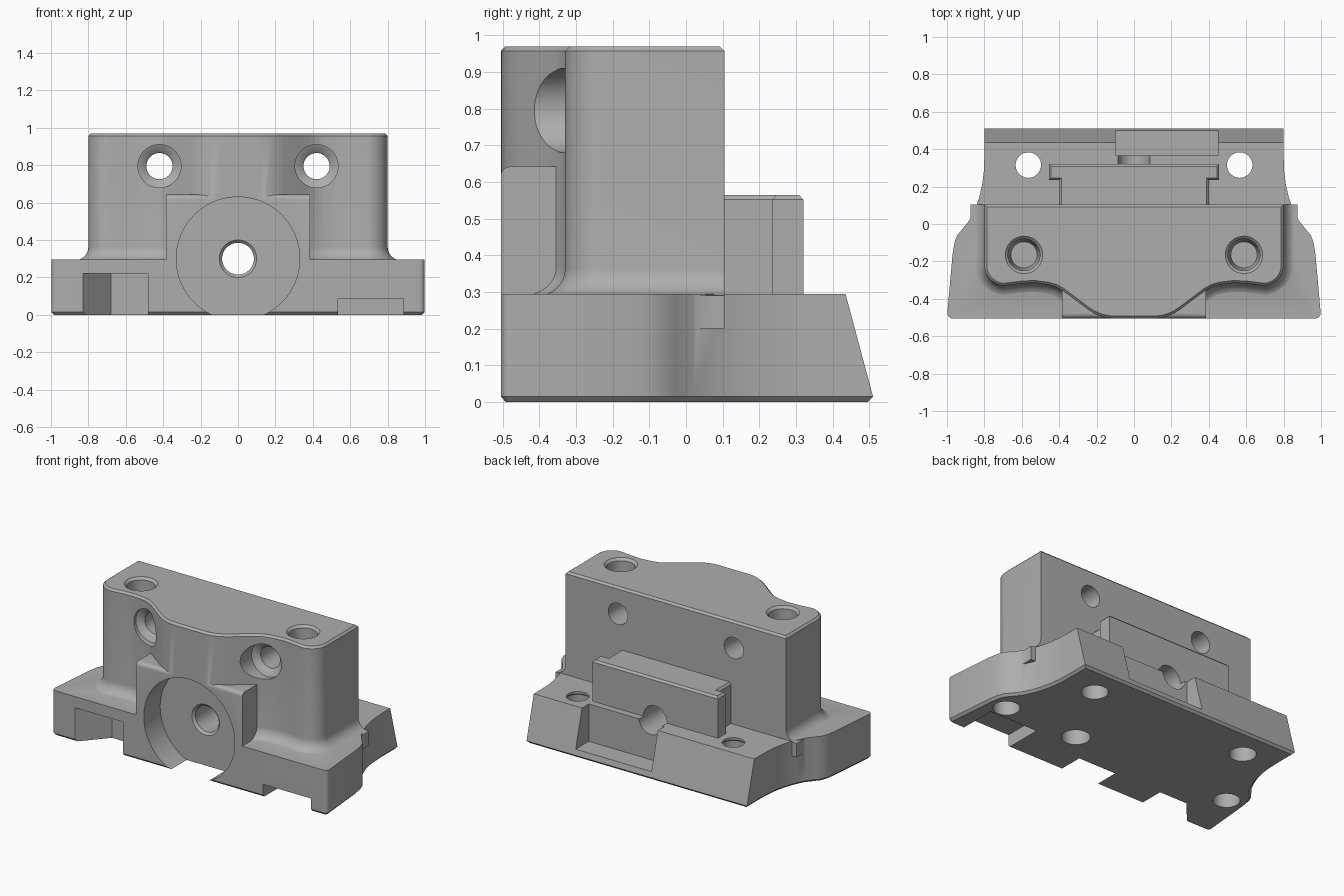
import bpy, bmesh, math
from mathutils import Matrix

cube = bpy.data.objects.get("Cube")
if cube:
    bpy.data.objects.remove(cube, do_unlink=True)

grey = bpy.data.materials.new("machined_grey")
grey.use_nodes = True
grey.diffuse_color = (0.42, 0.42, 0.42, 1)
grey.node_tree.nodes["Principled BSDF"].inputs["Base Color"].default_value = (0.42, 0.42, 0.42, 1)


def loft(name, rings):
    """Closed solid through rings of equal point count."""
    bm = bmesh.new()
    loops = [[bm.verts.new(p) for p in ring] for ring in rings]
    for low, high in zip(loops, loops[1:]):
        for i in range(len(low)):
            j = (i + 1) % len(low)
            bm.faces.new((low[i], low[j], high[j], high[i]))
    bm.faces.new(loops[0])
    bm.faces.new(loops[-1])
    bmesh.ops.recalc_face_normals(bm, faces=bm.faces)
    mesh = bpy.data.meshes.new(name)
    bm.to_mesh(mesh)
    bm.free()
    mesh.materials.append(grey)
    ob = bpy.data.objects.new(name, mesh)
    bpy.context.collection.objects.link(ob)
    return ob


def prism(name, plan, z0, z1):
    return loft(name, [[(x, y, z) for x, y in plan] for z in (z0, z1)])


def box(name, x0, x1, y0, y1, z0, z1):
    return prism(name, [(x0, y0), (x1, y0), (x1, y1), (x0, y1)], z0, z1)


def lathe(name, profile, centre, axis, n=48):
    """Stepped round solid; profile is (radius, distance along axis)."""
    rings = []
    for r, h in profile:
        ring = []
        for i in range(n):
            a = 2 * math.pi * i / n
            u, v = centre[0] + r * math.cos(a), centre[1] + r * math.sin(a)
            ring.append((u, h, v) if axis == "Y" else (u, v, h))
        rings.append(ring)
    return loft(name, rings)


def combine(target, other, operation):
    other.hide_render = True
    mod = target.modifiers.new("combine", "BOOLEAN")
    mod.object, mod.operation, mod.solver = other, operation, "EXACT"
    bpy.context.view_layer.objects.active = target
    bpy.ops.object.modifier_apply(modifier=mod.name)
    bpy.data.objects.remove(other, do_unlink=True)


def mirrored(half):
    """Counter-clockwise outline from a right half running back to front."""
    return [(-x, y) for x, y in half] + [(x, y) for x, y in reversed(half)]


def offset(plan, d):
    out = []
    for i, (x, y) in enumerate(plan):
        (ax, ay), (bx, by) = plan[i - 1], plan[(i + 1) % len(plan)]
        l1, l2 = math.hypot(x - ax, y - ay), math.hypot(bx - x, by - y)
        n1 = ((y - ay) / l1, -(x - ax) / l1)
        n2 = ((by - y) / l2, -(bx - x) / l2)
        k = d / (1 + n1[0] * n2[0] + n1[1] * n2[1])
        out.append((x + (n1[0] + n2[0]) * k, y + (n1[1] + n2[1]) * k))
    return out


def arc(cx, cy, r, a0, a1, n=10):
    return [(cx + r * math.cos(math.radians(a0 + (a1 - a0) * i / n)),
             cy + r * math.sin(math.radians(a0 + (a1 - a0) * i / n))) for i in range(n + 1)]


# Waisted base with a chamfered underside
waist = [(0.8, 0.51), (0.8, 0.36), (0.803, 0.28), (0.812, 0.21), (0.828, 0.14), (0.85, 0.08),
         (0.88, 0.02), (0.92, -0.03), (0.945, -0.06), (0.96, -0.1), (0.97, -0.16)]
base_plan = mirrored(waist + arc(0.97, -0.477, 0.028, 0, -90, 5))
body = loft("mounting_block", [[(x, y, z) for x, y in offset(base_plan, d)]
                               for z, d in ((0, -0.014), (0.015, 0), (0.295, 0))])

# Sloped rear face
slope = [(0.514, 0.0), (0.435, 0.295), (0.415, 0.37), (0.7, 0.37), (0.7, 0.0)]
combine(body, loft("rear_slope", [[(x, y, z) for y, z in slope] for x in (-1.2, 1.2)]), "DIFFERENCE")

# Upright block: rounded shoulders, central bulge, flared foot, chamfered top
front = [(0.6, -0.318), (0.53, -0.315), (0.46, -0.324), (0.42, -0.335), (0.385, -0.354), (0.33, -0.395),
         (0.25, -0.455), (0.215, -0.478), (0.18, -0.493), (0.14, -0.503), (0.1, -0.505)]
block_plan = mirrored([(0.8, 0.105)] + arc(0.69, -0.22, 0.11, 0, -85) + front)
rings = []
for i in range(9):
    t = math.radians(90 * i / 8)
    z = 0.29 + 0.075 * (1 - math.cos(t))
    rings.append([(x, max(-0.505, min(0.105, y)), z)
                  for x, y in offset(block_plan, 0.075 * (1 - math.sin(t)))])
rings[0:0] = [[(x, y, 0.2) for x, y, z in rings[0]]]
rings += [[(x, y, z) for x, y in offset(block_plan, d)] for z, d in ((0.957, 0), (0.97, -0.013))]
combine(body, loft("upright_block", rings), "UNION")

# Front boss with a rounded top edge
boss = [(-0.2, 0.1), (-0.505, 0.1)] + [(y, z) for y, z in arc(-0.48, 0.617, 0.025, 180, 90, 5)] + [(-0.2, 0.642)]
combine(body, loft("front_boss", [[(x, y, z) for y, z in boss] for x in (-0.385, 0.385)]), "UNION")

# Rear T-shaped rail
rail = mirrored([(0.455, 0.32), (0.455, 0.235), (0.4, 0.235), (0.4, 0.05)])
combine(body, loft("rear_rail", [[(x, y, z) for x, y in offset(rail, d)]
                                 for z, d in ((0.25, 0), (0.552, 0), (0.565, -0.012))]), "UNION")

# Round recess and through bore
combine(body, lathe("recess", [(0.33, -0.7), (0.33, -0.335)], (0, 0.3), "Y", 96), "DIFFERENCE")
combine(body, lathe("bore", [(0.115, -0.35), (0.1, -0.335), (0.085, -0.32), (0.085, 0.8)],
                    (0, 0.3), "Y"), "DIFFERENCE")

# Rear pocket
combine(body, box("rear_pocket", -0.1, 0.45, 0.365, 0.8, 0.05, 0.5), "DIFFERENCE")

# Front notches
notch = [(-0.86, -0.54), (-0.68, -0.335), (-0.48, -0.335), (-0.48, -0.54)]
combine(body, prism("deep_notch", notch, -0.1, 0.222), "DIFFERENCE")
combine(body, box("shallow_notch", 0.535, 0.885, -0.7, -0.25, -0.1, 0.085), "DIFFERENCE")

for s in (-1, 1):
    # Front screw ports
    combine(body, lathe("port", [(0.115, -0.7), (0.115, -0.295), (0.085, -0.28), (0.07, -0.265), (0.07, 0.3)],
                        (s * 0.42, 0.795), "Y"), "DIFFERENCE")
    # Top sockets
    combine(body, lathe("socket", [(0.07, 0.6), (0.085, 0.7), (0.085, 0.955), (0.115, 0.985)],
                        (s * 0.588, -0.165), "Z"), "DIFFERENCE")
    # Base holes
    combine(body, lathe("base_hole", [(0.08, -0.1), (0.08, 0.27), (0.068, 0.28), (0.068, 0.5)],
                        (s * 0.565, 0.315), "Z"), "DIFFERENCE")
    # Underside blind holes
    combine(body, lathe("blind_hole", [(0.08, -0.1), (0.08, 0.2)], (s * 0.84, -0.16), "Z"), "DIFFERENCE")
combine(body, lathe("blind_hole", [(0.085, -0.1), (0.085, 0.15)], (0.31, -0.16), "Z"), "DIFFERENCE")

bpy.ops.object.select_all(action="DESELECT")
body.select_set(True)
bpy.context.view_layer.objects.active = body
bpy.ops.object.shade_smooth_by_angle(angle=math.radians(28))
